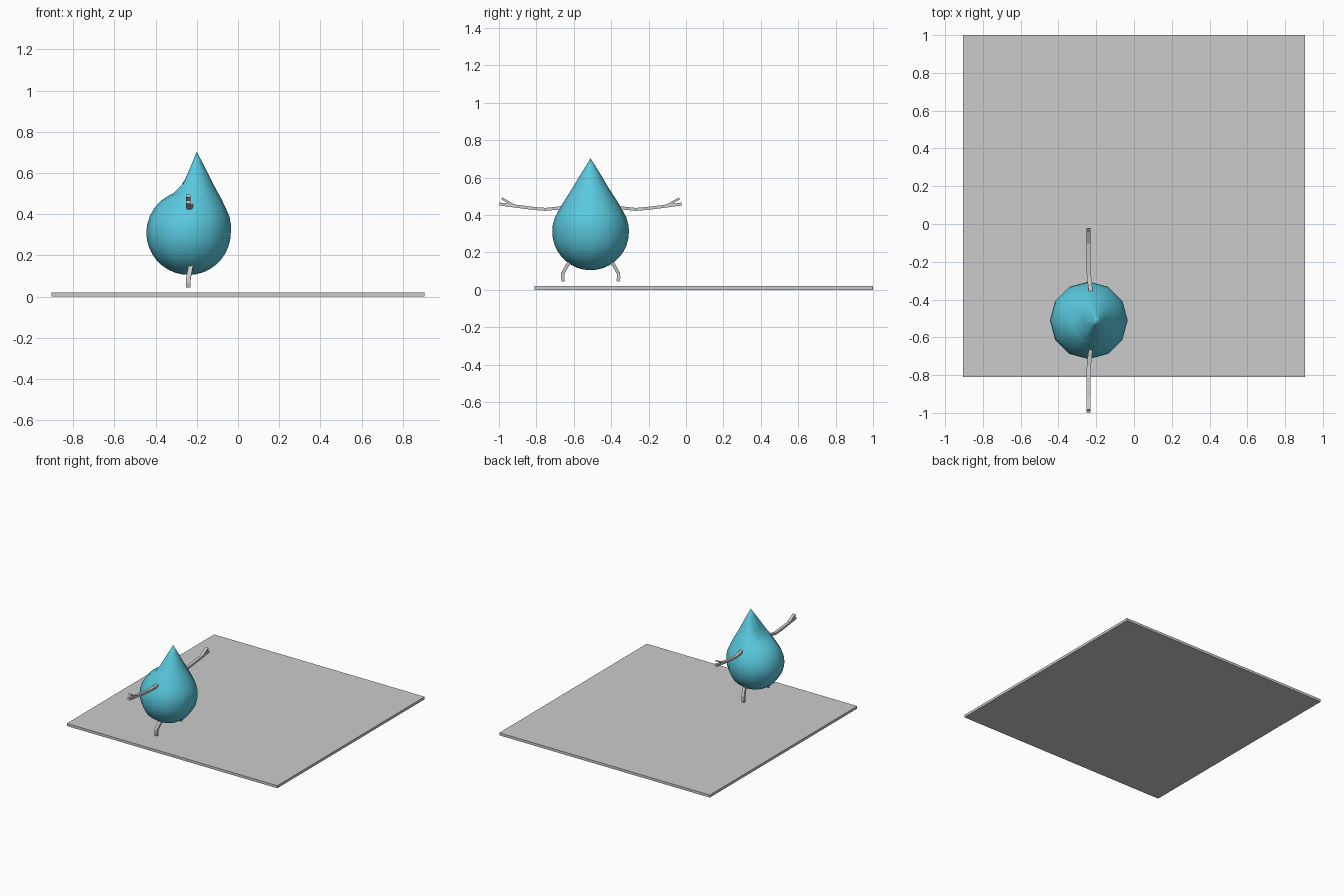
import bpy, bmesh, math
from mathutils import Vector

if "Cube" in bpy.data.objects:
    bpy.data.objects.remove(bpy.data.objects["Cube"])

CX, CY, CZ, R = -0.24, -0.51, 0.31, 0.205
TIP = Vector((-0.2, CY, 0.703))


def finish(bm, name):
    bmesh.ops.recalc_face_normals(bm, faces=bm.faces)
    me = bpy.data.meshes.new(name)
    bm.to_mesh(me)
    bm.free()
    ob = bpy.data.objects.new(name, me)
    bpy.context.collection.objects.link(ob)
    return ob


# floor slab
bpy.ops.mesh.primitive_cube_add(size=1, location=(0, 0.095, 0.01))
floor = bpy.context.object
floor.name = "floor_slab"
floor.scale = (1.81, 1.81, 0.02)


# droplet body: 12-sided ball pulled to a tip, with the -x side left round
SEG = 12
LOW = 9      # rings from the bottom to the equator
upper = [(0.203, 0.345), (0.190, 0.39), (0.168, 0.43), (0.145, 0.47),
         (0.119, 0.51), (0.090, 0.555), (0.058, 0.61), (0.027, 0.66)]
ball = [(R * math.cos(t), CZ + R * math.sin(t))
        for t in (math.radians(a) for a in (11, 24, 37, 50, 63, 75))]
ball += [(0.034, 0.555), (0.0, 0.62)]


def ring(bm, i):
    verts = []
    for k in range(SEG):
        a = 2 * math.pi * k / SEG
        if i <= LOW:
            t = -math.pi / 2 + math.pi / 2 * i / LOW
            r, z, lean = R * math.cos(t), CZ + R * math.sin(t), 0
        elif k in (5, 6, 7):
            r, z = ball[i - LOW - 1]
            lean = 0.02 * max(0, (z - 0.51) / 0.11)
        else:
            r, z = upper[i - LOW - 1]
            lean = 0.04 * ((z - CZ) / (TIP.z - CZ))
        verts.append(bm.verts.new((CX + lean + r * math.cos(a), CY + r * math.sin(a), z)))
    return verts


bm = bmesh.new()
rings = [ring(bm, i) for i in range(1, LOW + len(upper) + 1)]
bottom = bm.verts.new((CX, CY, CZ - R))
top = bm.verts.new(TIP)
for k in range(SEG):
    n = (k + 1) % SEG
    for lo, hi in zip(rings, rings[1:]):
        bm.faces.new((lo[k], lo[n], hi[n], hi[k]))
    bm.faces.new((bottom, rings[0][n], rings[0][k]))
    bm.faces.new((rings[-1][k], rings[-1][n], top))
for f in bm.faces:
    f.smooth = True
body = finish(bm, "droplet_body")
mat = bpy.data.materials.new("blue")
mat.diffuse_color = (0.10, 0.58, 0.73, 1)
mat.use_nodes = True
mat.node_tree.nodes["Principled BSDF"].inputs["Base Color"].default_value = mat.diffuse_color
body.data.materials.append(mat)


# square rods swept along paths, for limbs on either side of the body
def sweep(bm, pts, w=0.011, h=0.009):
    pts = [Vector(p) for p in pts]
    rows = []
    for i, p in enumerate(pts):
        d = pts[min(i + 1, len(pts) - 1)] - pts[max(i - 1, 0)]
        side = Vector((w, 0, 0))
        up = Vector((0, -d.z, d.y)).normalized() * h
        rows.append([bm.verts.new(p + side * s + up * u)
                     for s, u in ((-1, -1), (1, -1), (1, 1), (-1, 1))])
    for a, b in zip(rows, rows[1:]):
        for k in range(4):
            n = (k + 1) % 4
            bm.faces.new((a[k], a[n], b[n], b[k]))
    bm.faces.new(rows[0][::-1])
    bm.faces.new(rows[-1])


arm = [(-0.228, -0.36, 0.441), (-0.232, -0.335, 0.437), (-0.239, -0.27, 0.430),
       (-0.241, -0.19, 0.437), (-0.241, -0.09, 0.450)]
lower_finger = [arm[-1], (-0.241, -0.023, 0.459)]
upper_finger = [(-0.241, -0.10, 0.452), (-0.241, -0.035, 0.489)]
leg = [(-0.226, -0.405, 0.160), (-0.232, -0.385, 0.130),
       (-0.241, -0.361, 0.088), (-0.241, -0.360, 0.065), (-0.241, -0.364, 0.045)]


def limb(name, paths, mirrored):
    bm = bmesh.new()
    for path, h in paths:
        sweep(bm, [(x, 2 * CY - y if mirrored else y, z) for x, y, z in path], h=h)
    finish(bm, name)


for label, flip in (("back", False), ("front", True)):
    limb(label + "_arm", [(arm + lower_finger[1:], 0.008), (upper_finger, 0.006)], flip)
    limb(label + "_leg", [(leg, 0.009)], flip)
